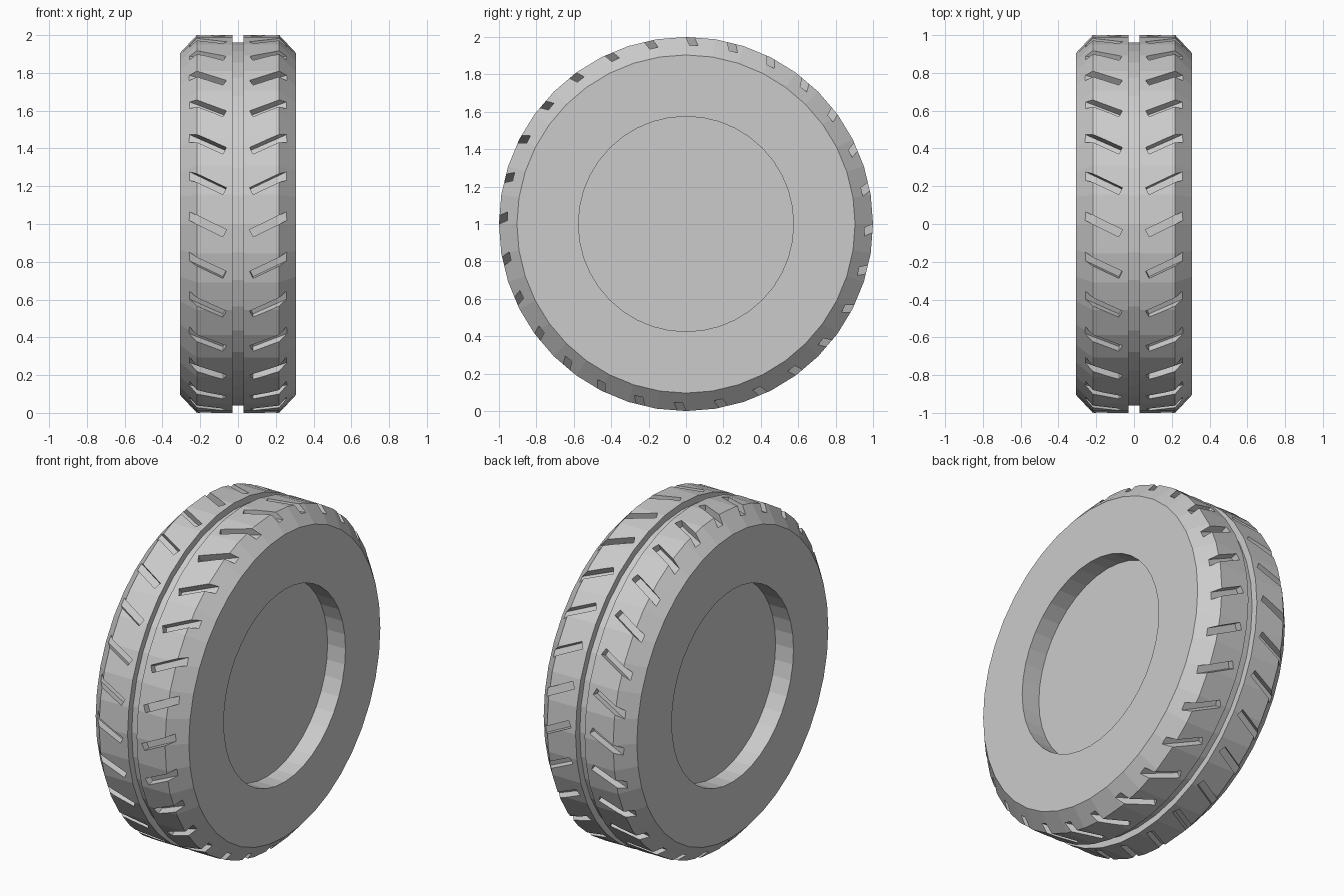
import bpy, bmesh, math
from mathutils import Matrix, Vector

if "Cube" in bpy.data.objects:
    bpy.data.objects.remove(bpy.data.objects["Cube"])

SEGMENTS = 40
SLOTS = 28


def make_object(name, bm):
    bmesh.ops.recalc_face_normals(bm, faces=bm.faces)
    mesh = bpy.data.meshes.new(name)
    bm.to_mesh(mesh)
    bm.free()
    obj = bpy.data.objects.new(name, mesh)
    bpy.context.collection.objects.link(obj)
    return obj


# Tyre: half profile (x, radius) from hub recess to tread centre groove, mirrored
half = [(0.19, 0.575), (0.308, 0.575), (0.308, 0.904), (0.218, 1.0),
        (0.03, 1.0), (0.03, 0.96)]
profile = half + [(-x, r) for x, r in reversed(half)]

bm = bmesh.new()
rings = []
for x, r in profile:
    ring = []
    for i in range(SEGMENTS):
        a = 2 * math.pi * i / SEGMENTS
        ring.append(bm.verts.new((x, r * math.cos(a), 1 + r * math.sin(a))))
    rings.append(ring)
for a, b in zip(rings, rings[1:]):
    for i in range(SEGMENTS):
        j = (i + 1) % SEGMENTS
        bm.faces.new((a[i], a[j], b[j], b[i]))
# Flat hub discs at the bottom of each side recess
bm.faces.new(rings[0])
bm.faces.new(rings[-1])
tyre = make_object("tyre", bm)

# Slanted tread slots, one per side around the tread
bm = bmesh.new()
for k in range(SLOTS):
    turn = Matrix.Translation((0, 0, 1)) @ Matrix.Rotation(2 * math.pi * k / SLOTS, 4, 'X')
    for side in (1, -1):
        place = (turn @ Matrix.Translation((side * 0.165, -1.03, -0.003))
                 @ Matrix.Rotation(-side * math.radians(26), 4, 'Y')
                 @ Matrix.Translation((side * 0.0275, 0, 0))
                 @ Matrix.Diagonal((0.265, 0.15, 0.042, 1)))
        bmesh.ops.create_cube(bm, size=1, matrix=place)
cutter = make_object("slot_cutter", bm)
cutter.hide_render = True

cut = tyre.modifiers.new("tread_slots", 'BOOLEAN')
cut.operation = 'DIFFERENCE'
cut.solver = 'EXACT'
cut.object = cutter
bpy.context.view_layer.objects.active = tyre
tyre.select_set(True)
bpy.ops.object.modifier_apply(modifier=cut.name)
bpy.data.objects.remove(cutter)

# Single grey rubber colour
rubber = bpy.data.materials.new("grey_rubber")
rubber.diffuse_color = (0.6, 0.6, 0.6, 1)
rubber.use_nodes = True
rubber.node_tree.nodes["Principled BSDF"].inputs["Base Color"].default_value = rubber.diffuse_color
tyre.data.materials.clear()
tyre.data.materials.append(rubber)
for poly in tyre.data.polygons:
    poly.material_index = 0
